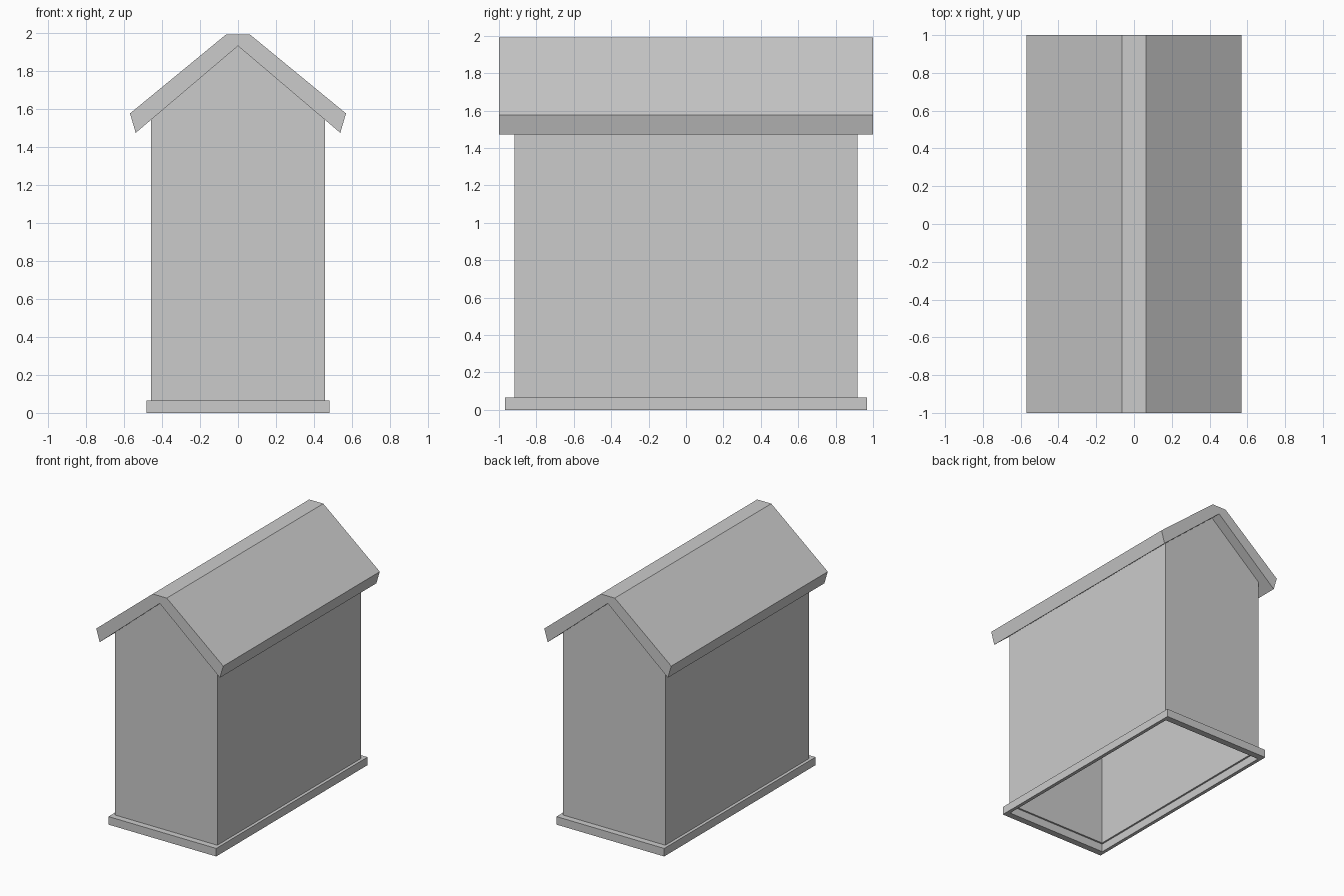
import bpy, bmesh

if "Cube" in bpy.data.objects:
    bpy.data.objects.remove(bpy.data.objects["Cube"])

grey = bpy.data.materials.new("light grey")
grey.diffuse_color = (0.6, 0.6, 0.6, 1)
grey.use_nodes = True
grey.node_tree.nodes["Principled BSDF"].inputs["Base Color"].default_value = grey.diffuse_color

WALL_X, WALL_Y = 0.457, 0.917      # outer half sizes of the walls
BASE_X, BASE_Y = 0.482, 0.967      # outer half sizes of the plinth
BASE_H = 0.065
THICK = 0.017
RIDGE_Z, EAVE_X, EAVE_Z = 1.93, 0.538, 1.473


def ceiling(x):
    """Height of the roof underside at x."""
    return RIDGE_Z - (RIDGE_Z - EAVE_Z) * abs(x) / EAVE_X


def prism(name, profile, y0, y1):
    """Extrude an (x, z) profile from y0 to y1."""
    bm = bmesh.new()
    face = bm.faces.new([bm.verts.new((x, y0, z)) for x, z in profile])
    ext = bmesh.ops.extrude_face_region(bm, geom=[face])
    verts = [v for v in ext["geom"] if isinstance(v, bmesh.types.BMVert)]
    bmesh.ops.translate(bm, verts=verts, vec=(0, y1 - y0, 0))
    bmesh.ops.recalc_face_normals(bm, faces=bm.faces)
    mesh = bpy.data.meshes.new(name)
    bm.to_mesh(mesh)
    bm.free()
    mesh.materials.append(grey)
    obj = bpy.data.objects.new(name, mesh)
    bpy.context.collection.objects.link(obj)
    return obj


def ring(name, outer, inner, z0, z1):
    """Rectangular open frame between two (half x, half y) sizes."""
    bm = bmesh.new()
    corners = [(-1, -1), (1, -1), (1, 1), (-1, 1)]
    loops = [[bm.verts.new((sx * hx, sy * hy, z)) for sx, sy in corners]
             for (hx, hy), z in ((outer, z0), (outer, z1), (inner, z1), (inner, z0))]
    for k in range(4):
        a, b = loops[k], loops[(k + 1) % 4]
        for i in range(4):
            j = (i + 1) % 4
            bm.faces.new((a[i], a[j], b[j], b[i]))
    bmesh.ops.recalc_face_normals(bm, faces=bm.faces)
    mesh = bpy.data.meshes.new(name)
    bm.to_mesh(mesh)
    bm.free()
    mesh.materials.append(grey)
    obj = bpy.data.objects.new(name, mesh)
    bpy.context.collection.objects.link(obj)
    return obj


# Open plinth frame around the foot of the walls
ring("plinth", (BASE_X, BASE_Y), (WALL_X - 0.003, WALL_Y - 0.003), 0, BASE_H)

# Gable end walls
gable = [(-WALL_X, BASE_H), (WALL_X, BASE_H), (WALL_X, ceiling(WALL_X)),
         (0, RIDGE_Z), (-WALL_X, ceiling(WALL_X))]
prism("front_wall", gable, -WALL_Y, -WALL_Y + THICK)
prism("back_wall", gable, WALL_Y - THICK, WALL_Y)

# Long side walls, tops cut to the roof slope
for side, name in ((-1, "left_wall"), (1, "right_wall")):
    xo, xi = side * WALL_X, side * (WALL_X - THICK)
    prism(name, [(xo, BASE_H), (xi, BASE_H), (xi, ceiling(xi)), (xo, ceiling(xo))],
          -WALL_Y + THICK, WALL_Y - THICK)

# Thick pitched roof with a flat ridge
right = [(0.063, 1.99), (0.568, 1.575), (EAVE_X, EAVE_Z)]
left = [(-x, z) for x, z in reversed(right)]
prism("roof", right + [(0, RIDGE_Z)] + left, -1, 1)
